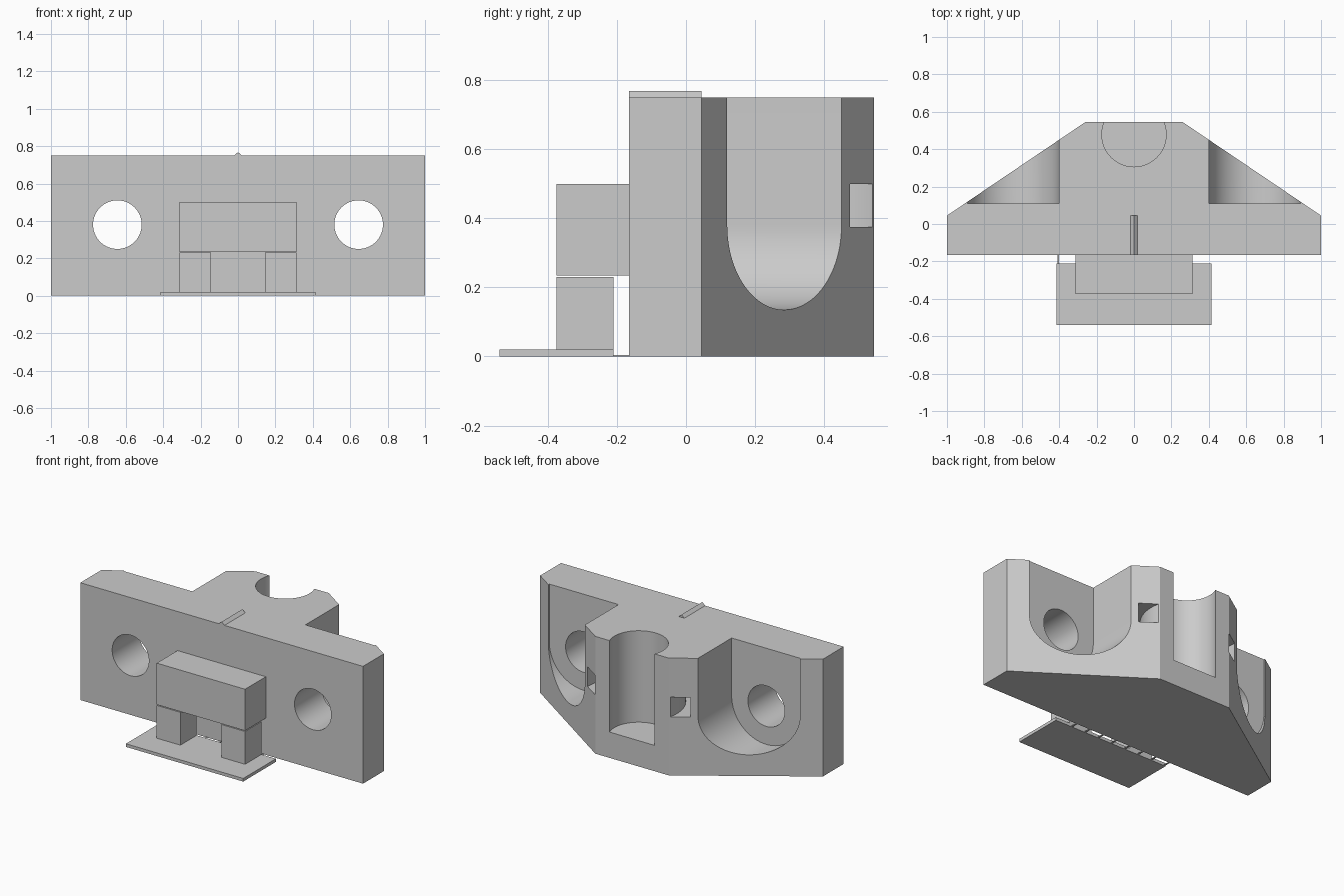
import bpy, bmesh, math
from mathutils import Vector

cube = bpy.data.objects.get("Cube")
if cube:
    bpy.data.objects.remove(cube, do_unlink=True)

grey = bpy.data.materials.new("plain grey")
grey.use_nodes = True
grey.diffuse_color = (0.6, 0.6, 0.6, 1)
grey.node_tree.nodes["Principled BSDF"].inputs["Base Color"].default_value = (0.6, 0.6, 0.6, 1)


def prism(name, profile, start, end, axis="Z"):
    """Extrude a closed 2D profile along Z (profile in xy) or Y (profile in xz)."""
    place = (lambda a, b, d: (a, b, d)) if axis == "Z" else (lambda a, b, d: (a, d, b))
    bm = bmesh.new()
    face = bm.faces.new([bm.verts.new(place(a, b, start)) for a, b in profile])
    new = bmesh.ops.extrude_face_region(bm, geom=[face])["geom"]
    shift = Vector(place(0, 0, end - start))
    bmesh.ops.translate(bm, vec=shift, verts=[v for v in new if isinstance(v, bmesh.types.BMVert)])
    bmesh.ops.recalc_face_normals(bm, faces=bm.faces)
    mesh = bpy.data.meshes.new(name)
    bm.to_mesh(mesh)
    bm.free()
    mesh.materials.append(grey)
    obj = bpy.data.objects.new(name, mesh)
    bpy.context.collection.objects.link(obj)
    return obj


def box(name, x0, x1, y0, y1, z0, z1):
    return prism(name, [(x0, y0), (x1, y0), (x1, y1), (x0, y1)], z0, z1)


def arc(cx, cy, r, a0, a1, steps=48):
    angles = [math.radians(a0 + (a1 - a0) * i / steps) for i in range(steps + 1)]
    return [(cx + r * math.cos(a), cy + r * math.sin(a)) for a in angles]


def circle(cx, cy, r):
    return arc(cx, cy, r, 0, 360, 64)[:-1]


def carve(target, cutter):
    bpy.context.view_layer.objects.active = target
    mod = target.modifiers.new("cut", "BOOLEAN")
    mod.operation, mod.solver, mod.object = "DIFFERENCE", "EXACT", cutter
    bpy.ops.object.modifier_apply(modifier=mod.name)
    bpy.data.objects.remove(cutter, do_unlink=True)


# Main bracket body with sloping back corners
HEIGHT, FRONT, BACK = 0.75, -0.165, 0.545
body = prism("bracket_body", [(-1, FRONT), (1, FRONT), (1, 0.045), (0.26, BACK),
                              (-0.26, BACK), (-1, 0.045)], 0, HEIGHT)

# Screw holes with open-topped round pockets behind them
for side in (-1, 1):
    cx, cz, r = side * 0.645, 0.38, 0.245
    pocket = arc(cx, cz, r, 180, 360) + [(cx + r, 1), (cx - r, 1)]
    carve(body, prism("pocket_cutter", pocket, 0.11, 0.8, "Y"))
    carve(body, prism("hole_cutter", circle(cx, cz, 0.13), -0.4, 0.4, "Y"))

# Round groove in the back and the curved strap slot around it
carve(body, prism("groove_cutter", circle(0, 0.478, 0.172), 0.165, 1))
ring = arc(0, 0.48, 0.364, -200, 20) + arc(0, 0.48, 0.274, 20, -200)
carve(body, prism("slot_cutter", ring, 0.375, 0.5))

bpy.ops.object.select_all(action="DESELECT")
body.select_set(True)
bpy.context.view_layer.objects.active = body
bpy.ops.object.shade_smooth_by_angle(angle=math.radians(30))

# Centre mark on the top
prism("centre_ridge", [(-0.02, HEIGHT), (0.02, HEIGHT), (0, 0.768)], FRONT, 0.045, "Y")

# Front block, its two legs and the thin foot plate
box("front_block", -0.3125, 0.3125, -0.375, FRONT, 0.235, 0.5)
box("right_leg", -0.3125, -0.145, -0.375, -0.21, 0.02, 0.23)
box("left_leg", 0.145, 0.3125, -0.375, -0.21, 0.02, 0.23)
box("foot_plate", -0.415, 0.415, -0.54, -0.21, 0, 0.02)

# Thin tabs joining the foot plate to the body
for i in range(8):
    x = -0.41 + i * 0.1
    box("plate_tab", x, x + 0.01, -0.21, FRONT, 0, 0.004)
